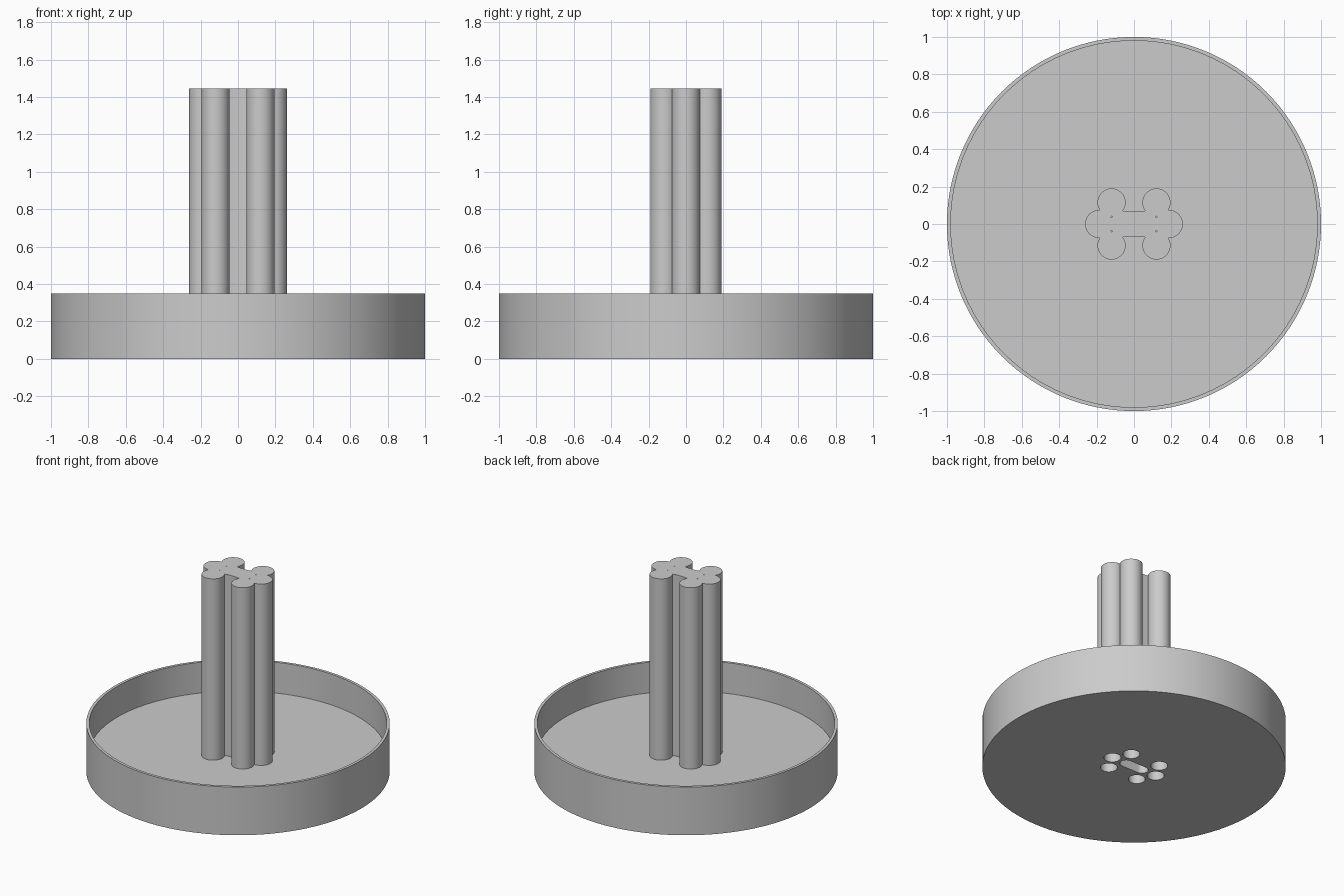
import bpy
import bmesh
from math import cos, sin, pi, radians

cube = bpy.data.objects.get("Cube")
if cube:
    bpy.data.objects.remove(cube, do_unlink=True)

FLOOR, RIM, TOP = 0.126, 0.35, 1.445
TUBES = [(sx * 0.12, sy * 0.115) for sx in (-1, 1) for sy in (-1, 1)] + [(-0.186, 0), (0.186, 0)]

grey = bpy.data.materials.new("mid grey")
grey.use_nodes = True
grey.diffuse_color = (0.6, 0.6, 0.6, 1)
bsdf = next(n for n in grey.node_tree.nodes if n.type == "BSDF_PRINCIPLED")
bsdf.inputs["Base Color"].default_value = (0.6, 0.6, 0.6, 1)


def arc(x, y, r, start=0.0, sweep=2 * pi, n=64):
    return [(x + r * cos(start + sweep * i / n), y + r * sin(start + sweep * i / n)) for i in range(n)]


def prisms(name, outlines, z0, z1):
    """One object holding an upright prism for each outline."""
    bm = bmesh.new()
    for outline in outlines:
        face = bm.faces.new([bm.verts.new((x, y, z0)) for x, y in outline])
        side = bmesh.ops.extrude_face_region(bm, geom=[face])["geom"]
        bmesh.ops.translate(bm, verts=[v for v in side if isinstance(v, bmesh.types.BMVert)], vec=(0, 0, z1 - z0))
    bmesh.ops.recalc_face_normals(bm, faces=bm.faces)
    mesh = bpy.data.meshes.new(name)
    bm.to_mesh(mesh)
    bm.free()
    mesh.materials.append(grey)
    obj = bpy.data.objects.new(name, mesh)
    bpy.context.collection.objects.link(obj)
    return obj


def select(obj):
    bpy.ops.object.select_all(action="DESELECT")
    obj.select_set(True)
    bpy.context.view_layer.objects.active = obj


def combine(obj, tool, operation):
    mod = obj.modifiers.new("cut", "BOOLEAN")
    mod.operation, mod.object, mod.solver = operation, tool, "EXACT"
    select(obj)
    bpy.ops.object.modifier_apply(modifier=mod.name)
    bpy.data.objects.remove(tool, do_unlink=True)


def bores(z1):
    """Six round bores and one central slot, open at the underside."""
    slot = arc(0.068, 0, 0.042, -pi / 2, pi, 24) + [(0.068, 0.042)]
    slot += arc(-0.068, 0, 0.042, pi / 2, pi, 24) + [(-0.068, -0.042)]
    return prisms("bore_cutter", [arc(x, y, 0.056, n=48) for x, y in TUBES] + [slot], -0.1, z1)


# Shallow round dish with a thin rim
dish = prisms("dish", [arc(0, 0, 1, n=128)], 0, RIM)
combine(dish, prisms("dish_cutter", [arc(0, 0, 0.98, n=128)], FLOOR, RIM + 0.2), "DIFFERENCE")
combine(dish, bores(FLOOR + 0.1), "DIFFERENCE")

# Column: waisted core joined with six round tubes
steps = [-0.16 + 0.02 * i for i in range(17)]
edge = [(x, 0.066 + 0.009 * min(1, (x / 0.08) ** 2)) for x in steps]
column = prisms("column", [edge + [(x, -y) for x, y in reversed(edge)]], FLOOR, TOP)
for x, y in TUBES:
    combine(column, prisms("tube", [arc(x, y, 0.075)], FLOOR, TOP), "UNION")
combine(column, bores(TOP - 0.02), "DIFFERENCE")

# Pin holes in the column's cap
pins = [arc(sx * 0.12, sy * 0.038, 0.004, n=8) for sx in (-1, 1) for sy in (-1, 1)]
combine(column, prisms("pin_cutter", pins, TOP - 0.015, TOP + 0.1), "DIFFERENCE")

for obj in (dish, column):
    select(obj)
    bpy.ops.object.shade_smooth_by_angle(angle=radians(30))
